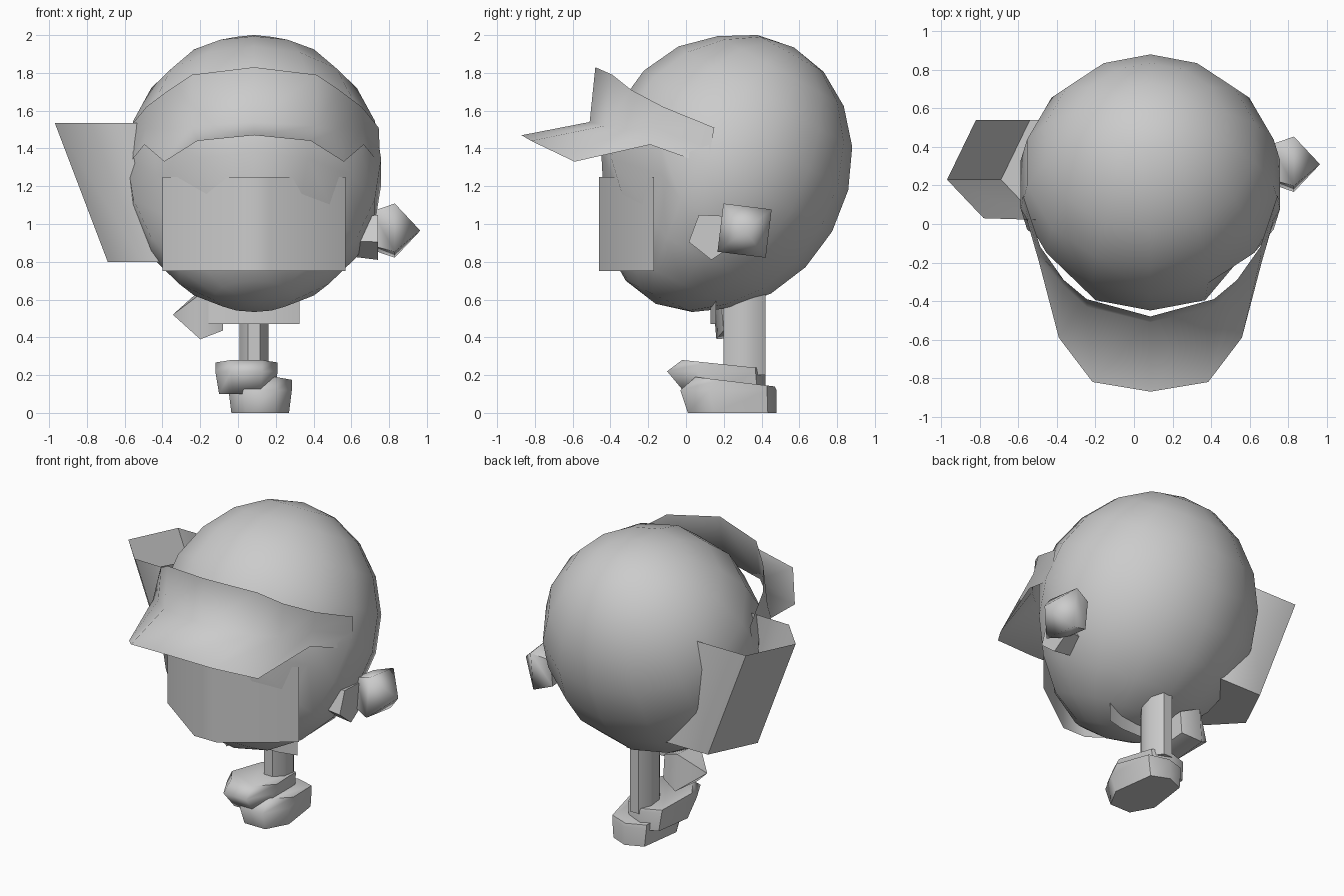
import bpy, bmesh, math
from mathutils import Matrix

if "Cube" in bpy.data.objects:
    bpy.data.objects.remove(bpy.data.objects["Cube"])

CX = 0.085  # axis of symmetry of the head


def finish(name, bm, angle=50):
    bmesh.ops.recalc_face_normals(bm, faces=bm.faces)
    me = bpy.data.meshes.new(name)
    bm.to_mesh(me)
    bm.free()
    ob = bpy.data.objects.new(name, me)
    bpy.context.collection.objects.link(ob)
    bpy.context.view_layer.objects.active = ob
    ob.select_set(True)
    bpy.ops.object.shade_smooth_by_angle(angle=math.radians(angle))
    ob.select_set(False)
    return ob


def loft(name, rings, closed=True, caps=(True, True), angle=50):
    """Skin a list of equal-length point rings."""
    bm = bmesh.new()
    vs = [[bm.verts.new(p) for p in r] for r in rings]
    n = len(rings[0])
    for a, b in zip(vs, vs[1:]):
        for i in range(n if closed else n - 1):
            j = (i + 1) % n
            bm.faces.new((a[i], a[j], b[j], b[i]))
    if closed and caps[0]:
        bm.faces.new(vs[0])
    if closed and caps[1]:
        bm.faces.new(vs[-1])
    bmesh.ops.remove_doubles(bm, verts=bm.verts, dist=0.0005)
    return finish(name, bm, angle)


def mirrored(half):
    """Complete a half row of (offset, y, z) points about the head axis."""
    return [(CX - x, y, z) for x, y, z in half[:0:-1]] + [(CX + x, y, z) for x, y, z in half]


# Head: ellipsoid leaning back, fuller at the front, recessed behind the face plate
bm = bmesh.new()
bmesh.ops.create_uvsphere(bm, u_segments=14, v_segments=10, radius=1)
bmesh.ops.transform(bm, verts=bm.verts, matrix=Matrix.Translation((CX, 0.205, 1.275))
                    @ Matrix.Rotation(math.radians(-29), 4, 'X')
                    @ Matrix.Diagonal((0.69, 0.65, 0.755, 1)))
for v in bm.verts:
    co = v.co
    off = abs(co.x - CX)
    if co.y < 0.15:
        co.z = 1.275 + (co.z - 1.275) * (1 + 0.18 * (0.15 - co.y))
    co.y = max(co.y, -0.455)
    if co.y < 0.1 and 0.74 < co.z < 1.3 and off < 0.56:
        co.y = max(co.y, -0.435 + max(0, off - 0.085) * 0.725)
finish("head", bm, 75)

# Cap visor: upright band that folds out into a brim
band = [(0, -.48, 1.83), (.33, -.39, 1.79), (.45, -.29, 1.71), (.57, -.12, 1.62), (.66, .15, 1.51)]
fold = [(0, -.51, 1.54), (.33, -.43, 1.52), (.45, -.32, 1.50), (.575, -.16, 1.51), (.665, .13, 1.40)]
brim = [(0, -.87, 1.47), (.30, -.82, 1.44), (.475, -.59, 1.33), (.58, -.19, 1.42), (.67, .12, 1.31)]
loft("cap_visor", [mirrored(brim), mirrored(fold), mirrored(band)], closed=False, angle=120)


# Wrapped sheets: face plate and collar
def wrap(name, half, z0, z1):
    loft(name, [mirrored([(0, half[0][1], z)] + [(x, y, z) for x, y in half]) for z in (z0, z1)],
         closed=False)


wrap("face_plate", [(.085, -.46), (.485, -.17)], 0.75, 1.25)
wrap("collar", [(.115, .13), (.24, .16)], 0.47, 0.63)

# Side sleeve: leaning hexagonal tube, open at the top
hexa = [(-.97, .23), (-.82, .54), (-.46, .54), (-.30, .28), (-.46, .02), (-.78, .03)]
loft("side_sleeve", [[(x + .28, y, .80) for x, y in hexa], [(x, y, 1.535) for x, y in hexa]],
     caps=(True, False), angle=65)


# Hands: four-sided blobs with a pointed end
def hand(name, center, steps, tilt):
    cx, cy, cz = center
    rings = []
    for dx, r in steps:
        rings.append([(cx + dx, cy + r * math.cos(tilt + k * math.pi / 2),
                       cz + r * math.sin(tilt + k * math.pi / 2)) for k in range(4)])
    loft(name, rings, angle=65)


hand("right_hand", (0, .31, .965), [(.71, .13), (.83, .182), (.965, .0001)], math.radians(38))
hand("left_hand", (0, .27, .52), [(-.08, .11), (-.20, .17), (-.345, .0001)], math.radians(50))

# Cuff beside the right hand
loft("right_cuff", [[(x, .14 + r * math.cos(k * 1.2566 + .9), .94 + r * math.sin(k * 1.2566 + .9))
                     for k in range(5)] for x, r in ((.58, .11), (.74, .13))])

# Leg
loft("leg", [[(CX + .082 * math.cos(k * math.pi / 4 + .39), .31 + .12 * math.sin(k * math.pi / 4 + .39), z)
              for k in range(8)] for z in (.20, .75)])


# Shoes: boxy tapered plan, toe pointing forward
def shoe(name, x0, x1, y0, y1, z0, heights, inset, toe_inset):
    m, w = (x0 + x1) / 2, (x1 - x0) / 2
    L = y1 - y0
    plan = [(-.5, 0), (.5, 0), (1, .3), (.75, .9), (0, 1), (-.75, .9), (-1, .3)]
    toe, heel = heights
    bottom = [(m + u * (w - inset), y0 + toe_inset + v * (L - toe_inset), z0) for u, v in plan]
    mid = [(m + u * w, y0 + v * L, z0 + .12) for u, v in plan]
    top = [(m + u * w, y0 + .08 + v * (L - .09), toe + (heel - toe) * v) for u, v in plan]
    loft(name, [bottom, mid, top], angle=60)


shoe("upper_shoe", -.12, .21, -.10, .42, .10, (.28, .235), .02, .10)
shoe("lower_shoe", -.05, .285, -.03, .48, 0, (.19, .14), .015, .04)
